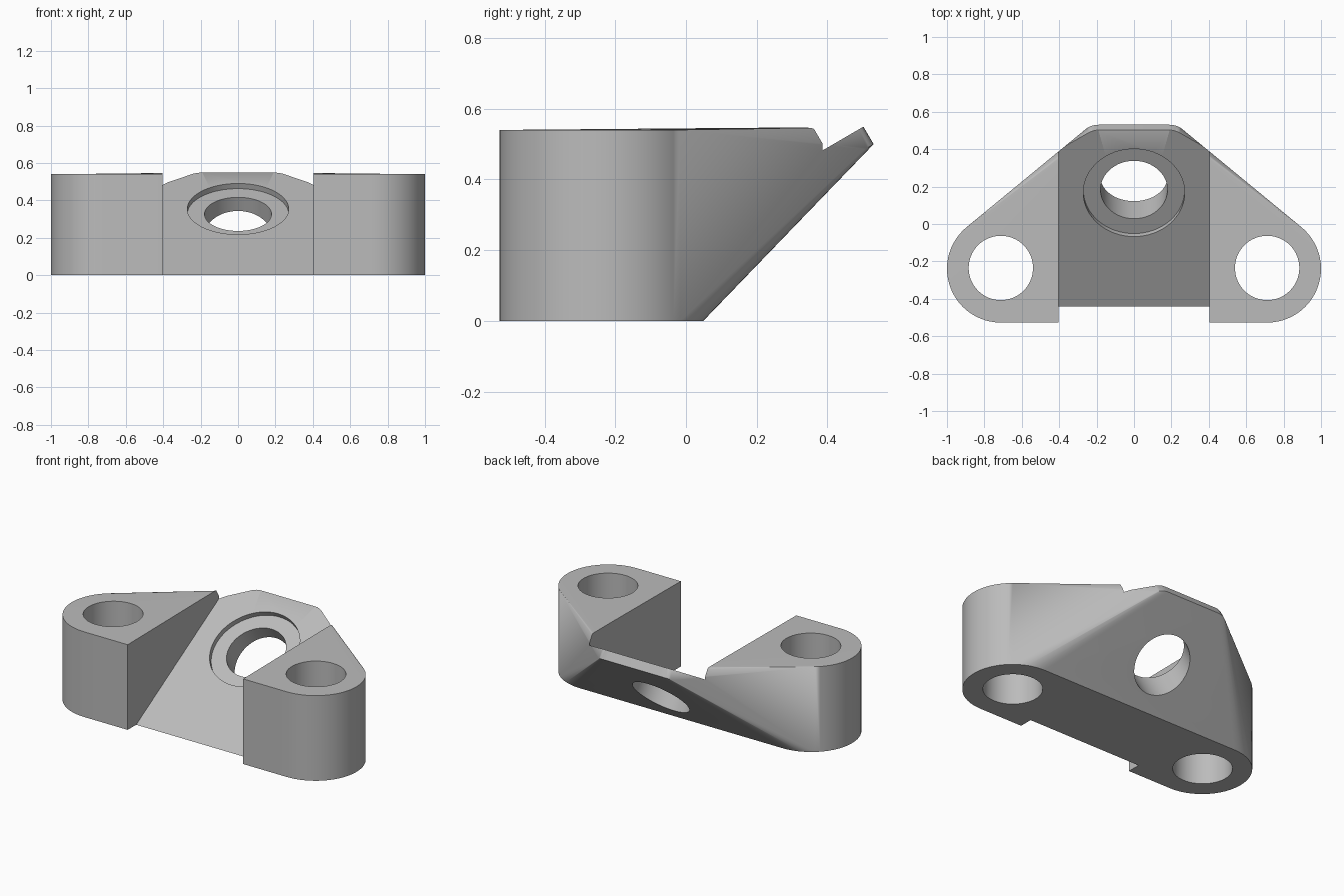
import bpy, bmesh, math
from mathutils import Matrix, Vector

if "Cube" in bpy.data.objects:
    bpy.data.objects.remove(bpy.data.objects["Cube"])

LUG_X, LUG_Y, LUG_R, LUG_H = 0.712, -0.239, 0.288, 0.54
TILT = math.radians(30.2)
TIP = Vector((0, 0.502, 0.549))            # top edge of the sloping plate
ROT = Matrix.Rotation(TILT, 4, 'X')
UP_SLOPE = ROT @ Vector((0, 1, 0))
NORMAL = ROT @ Vector((0, 0, 1))
SLOPE_START = -0.442

grey = bpy.data.materials.new("plain grey")
grey.diffuse_color = (0.5, 0.5, 0.5, 1)
grey.use_nodes = True
grey.node_tree.nodes["Principled BSDF"].inputs["Base Color"].default_value = grey.diffuse_color


def add_cylinder(bm, radius, depth, matrix, segments=64):
    bmesh.ops.create_cone(bm, cap_ends=True, segments=segments, radius1=radius,
                          radius2=radius, depth=depth, matrix=matrix)


def make_object(name, bm):
    bmesh.ops.recalc_face_normals(bm, faces=bm.faces)
    mesh = bpy.data.meshes.new(name)
    bm.to_mesh(mesh)
    bm.free()
    obj = bpy.data.objects.new(name, mesh)
    bpy.context.collection.objects.link(obj)
    return obj


def cut(target, name, bm):
    tool = make_object(name, bm)
    tool.hide_render = True
    tool.hide_viewport = True
    mod = target.modifiers.new(name, 'BOOLEAN')
    mod.operation = 'DIFFERENCE'
    mod.solver = 'EXACT'
    mod.object = tool
    return tool


# Body: hull around two upright lugs and the rounded tip of the sloping plate
bm = bmesh.new()
corner_r, plate_t = 0.1, 0.057
for side in (-1, 1):
    add_cylinder(bm, LUG_R, LUG_H,
                 Matrix.Translation((side * LUG_X, LUG_Y, LUG_H / 2)))
    pos = TIP - UP_SLOPE * corner_r - NORMAL * plate_t / 2 + Vector((side * 0.19, 0, 0))
    add_cylinder(bm, corner_r, plate_t, Matrix.Translation(pos) @ ROT, 48)
points = [v.co.copy() for v in bm.verts]
bm.free()
bm = bmesh.new()
for p in points:
    bm.verts.new(p)
hull = bmesh.ops.convex_hull(bm, input=bm.verts)
loose = {g for g in hull["geom_interior"] + hull["geom_unused"]
         if isinstance(g, bmesh.types.BMVert)}
bmesh.ops.delete(bm, geom=list(loose), context='VERTS')
bmesh.ops.dissolve_limit(bm, angle_limit=0.002, verts=bm.verts, edges=bm.edges)
body = make_object("bracket_body", bm)
body.data.materials.append(grey)

# Wide slot that leaves the sloping seat
bm = bmesh.new()
run = 1.5
slope_end = (SLOPE_START + run, run * math.tan(TILT))
drop = 0.3
profile = [(SLOPE_START - drop / math.tan(TILT), -drop), slope_end,
           (slope_end[0], 1.5), (-1.2, 1.5), (-1.2, -drop)]
face = bm.faces.new([bm.verts.new((-0.405, y, z)) for y, z in profile])
ext = bmesh.ops.extrude_face_region(bm, geom=[face])
bmesh.ops.translate(bm, vec=(0.81, 0, 0),
                    verts=[g for g in ext["geom"] if isinstance(g, bmesh.types.BMVert)])
tools = [cut(body, "slot_cutter", bm)]

# Upright bolt holes
for side, name in ((-1, "left_bolt_cutter"), (1, "right_bolt_cutter")):
    bm = bmesh.new()
    add_cylinder(bm, 0.172, 2, Matrix.Translation((side * LUG_X, -0.235, 0.3)))
    tools.append(cut(body, name, bm))

# Tilted centre hole with a shallow counterbore
centre = Vector((0, 0.167, (0.167 - SLOPE_START) * math.tan(TILT)))
for name, radius, low in (("counterbore_cutter", 0.271, 0.032),
                          ("centre_hole_cutter", 0.179, 1.0)):
    bm = bmesh.new()
    add_cylinder(bm, radius, low + 0.4,
                 Matrix.Translation(centre + NORMAL * (0.4 - low) / 2) @ ROT)
    tools.append(cut(body, name, bm))

# Apply the cuts, remove the helpers, smooth the curved sides
bpy.context.view_layer.update()
result = bpy.data.meshes.new_from_object(
    body.evaluated_get(bpy.context.evaluated_depsgraph_get()))
body.modifiers.clear()
body.data = result
body.data.materials.clear()
body.data.materials.append(grey)
for poly in body.data.polygons:
    poly.material_index = 0
for tool in tools:
    bpy.data.objects.remove(tool)
bpy.context.view_layer.objects.active = body
body.select_set(True)
bpy.ops.object.shade_smooth_by_angle(angle=math.radians(30))
